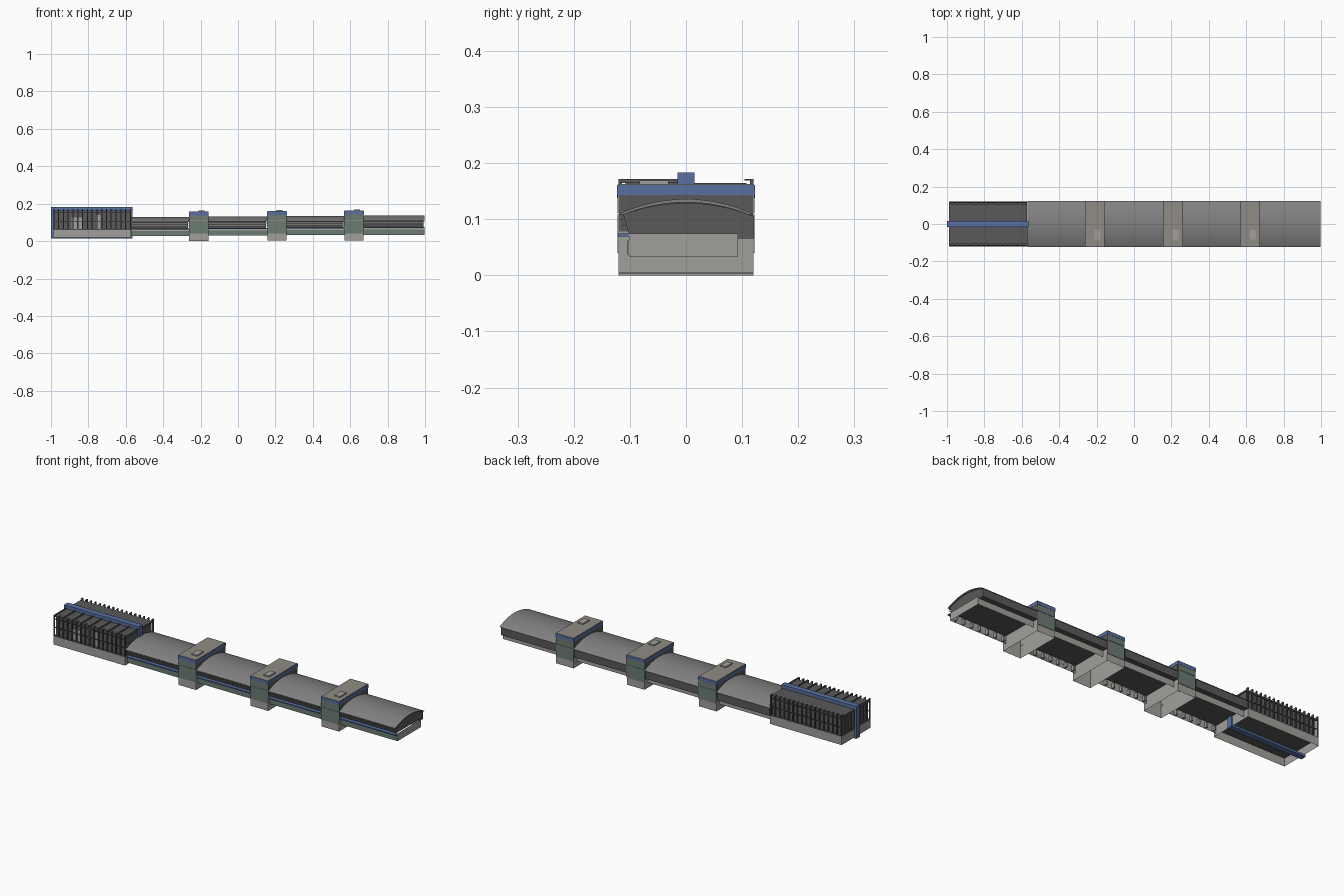
import bpy, bmesh, math

if "Cube" in bpy.data.objects:
    bpy.data.objects.remove(bpy.data.objects["Cube"])


def material(name, r, g, b):
    m = bpy.data.materials.new(name)
    m.diffuse_color = (r, g, b, 1)
    m.use_nodes = True
    m.node_tree.nodes["Principled BSDF"].inputs["Base Color"].default_value = m.diffuse_color
    return m


BLUE = material("blue_trim", 0.10, 0.16, 0.36)
DARK = material("dark_cladding", 0.10, 0.10, 0.10)
ROOF = material("roof_sheet", 0.22, 0.22, 0.22)
GREEN = material("green_glass", 0.15, 0.20, 0.17)
STONE = material("concrete", 0.36, 0.35, 0.33)
TAN = material("flat_roof", 0.28, 0.26, 0.23)


def finish(name, bm, mat):
    me = bpy.data.meshes.new(name)
    bm.normal_update()
    bm.to_mesh(me)
    bm.free()
    ob = bpy.data.objects.new(name, me)
    bpy.context.collection.objects.link(ob)
    me.materials.append(mat)
    return ob


def add_box(bm, x0, x1, y0, y1, z0, z1, hollow=False):
    """Add a box; hollow leaves out the top and bottom."""
    v = [bm.verts.new((x, y, z)) for z in (z0, z1)
         for x, y in ((x0, y0), (x1, y0), (x1, y1), (x0, y1))]
    for i in range(4):
        j = (i + 1) % 4
        bm.faces.new((v[i], v[j], v[j + 4], v[i + 4]))
    if not hollow:
        bm.faces.new(v[3::-1])
        bm.faces.new(v[4:])


def boxes(name, mat, items, hollow=False):
    bm = bmesh.new()
    for b in items:
        add_box(bm, *b, hollow=hollow)
    return finish(name, bm, mat)


def extrude_profile(name, mat, pts, x0, x1):
    """Closed (y, z) profile drawn out along x."""
    bm = bmesh.new()
    a = [bm.verts.new((x0, y, z)) for y, z in pts]
    b = [bm.verts.new((x1, y, z)) for y, z in pts]
    n = len(pts)
    for i in range(n):
        j = (i + 1) % n
        bm.faces.new((a[i], a[j], b[j], b[i]))
    bm.faces.new(a[::-1])
    bm.faces.new(b)
    bmesh.ops.recalc_face_normals(bm, faces=bm.faces)
    return finish(name, bm, mat)


def arc(half, edge, peak, n=16):
    """Shallow circular arc through the eaves and the ridge."""
    h = peak - edge
    r = (half * half + h * h) / (2 * h)
    t = math.asin(half / r)
    return [(r * math.sin(-t + 2 * t * i / n),
             peak - r + r * math.cos(-t + 2 * t * i / n)) for i in range(n + 1)]


# Vaulted hall, in four bays that step up slightly
bays = [(-0.57, -0.26), (-0.16, 0.157), (0.26, 0.57), (0.67, 0.998)]
for i, (x0, x1) in enumerate(bays):
    d = 0.0022 * (i - 3)
    k = str(i + 1)
    top = arc(0.122, 0.108 + d, 0.136 + d)
    under = arc(0.112, 0.108 + d, 0.130 + d)
    roof = extrude_profile("vault_roof_" + k, ROOF, top + under[::-1], x0, x1)
    bpy.context.view_layer.objects.active = roof
    roof.select_set(True)
    bpy.ops.object.shade_smooth_by_angle(angle=math.radians(30))
    roof.select_set(False)
    # dark upper walls with outward leaning glass at the front
    inner = arc(0.112, 0.108 + d, 0.129 + d)
    upper = [(-0.102, 0.075 + d)] + inner + [(0.12, 0.106 + d), (0.12, 0.066 + d),
                                            (0.093, 0.066 + d), (0.093, 0.075 + d)]
    extrude_profile("upper_hall_" + k, DARK, upper, x0, x1 - 0.006)
    # lower walls, open below
    boxes("lower_wall_" + k, STONE, [(x0, x1, -0.102, 0.093, 0.034 + d, 0.075 + d)], True)
    boxes("front_glazing_" + k, GREEN, [(x0, x1, -0.104, -0.102, 0.036 + d, 0.062 + d)])
    # blue ledge and thin handrails along the front
    boxes("front_ledge_" + k, BLUE, [(x0, x1, -0.121, -0.102, 0.069 + d, 0.075 + d)])
    boxes("front_rails_" + k, STONE, [(x0, x1, -0.113, -0.110, 0.088 + d, 0.090 + d),
                                      (x0, x1, -0.115, -0.112, 0.099 + d, 0.101 + d)])
    step = (x1 - x0) / 7
    boxes("front_piers_" + k, STONE,
          [(x0 + step * (j + .5) - .004, x0 + step * (j + .5) + .004,
            -0.1, -0.085, 0.036 + d, 0.062 + d) for j in range(7)])

# Cross towers
for i, x in enumerate((-0.21, 0.208, 0.62)):
    k, d = str(i + 1), 0.0025 * (i - 2)
    x0, x1 = x - 0.051, x + 0.051
    boxes("tower_shaft_" + k, STONE, [(x0, x1, -0.12, 0.12, 0.002 * i, 0.143 + d)], True)
    for s in (-1, 1):
        y0, y1 = sorted((s * 0.12, s * 0.122))
        boxes("tower_window_%s_%s" % (k, "back" if s > 0 else "front"), GREEN,
              [(x0, x1, y0, y1, 0.040, 0.108), (x0, x1, y0, y1, 0.111, 0.143 + d)])
    for xa in (x0 - 0.001, x1):
        boxes("tower_side_cladding_" + k, DARK, [(xa, xa + 0.001, -0.119, 0.119, 0.078, 0.143 + d)])
    boxes("tower_cap_" + k, BLUE, [(x0 - 0.002, x1 + 0.002, -0.123, 0.123, 0.143 + d, 0.161 + d)])
    boxes("tower_flat_roof_" + k, TAN, [(x0, x1, -0.121, 0.121, 0.161 + d, 0.1625 + d)])
    boxes("tower_skylight_" + k, STONE, [(x - 0.001, x + 0.031, -0.083, -0.031, 0.162 + d, 0.169 + d)])

# Entrance pavilion: plinth, glass body and roof
px0, px1 = -0.988, -0.572
boxes("pavilion_plinth", STONE, [(px0, px1, -0.12, 0.12, 0.018, 0.063)], True)
boxes("pavilion_floor", DARK, [(px0, px1, -0.119, 0.119, 0.060, 0.063)])
boxes("pavilion_glass", DARK, [(px0 + .004, px1 - .004, -0.105, 0.105, 0.063, 0.160)], True)
boxes("pavilion_roof", DARK, [(px0, px1, -0.108, 0.108, 0.158, 0.165)])
boxes("pavilion_front_panels", STONE, [(-0.89, -0.835, -0.107, -0.105, 0.066, 0.125),
                                       (-0.76, -0.735, -0.107, -0.105, 0.066, 0.14)])

# Blue frame around the pavilion
boxes("pavilion_frame", BLUE, [(-1.0, -0.564, -0.015, 0.015, 0.165, 0.183),
                               (-1.0, -0.988, -0.015, 0.015, 0.024, 0.165),
                               (-0.572, -0.564, -0.015, 0.015, 0.024, 0.165),
                               (-1.0, -0.564, -0.015, 0.015, 0.013, 0.024)])

# Columns on both long sides, with rails
count = 17
bars = []
for s in (-1, 1):
    for j in range(count):
        x = px0 + .003 + (px1 - px0 - .006) * j / (count - 1)
        y0, y1 = sorted((s * 0.114, s * 0.120))
        bars.append((x - .003, x + .003, y0, y1, 0.063, 0.172))
        y0, y1 = sorted((s * 0.104, s * 0.120))
        bars.append((x - .002, x + .002, y0, y1, 0.169, 0.172))
    for z in (0.105, 0.150):
        y0, y1 = sorted((s * 0.113, s * 0.117))
        bars.append((px0, px1, y0, y1, z, z + .003))
boxes("pavilion_columns", DARK, bars)

# Roof ribs on the front slope and end mullions
boxes("pavilion_roof_ribs", DARK,
      [(px0 + .052 * j, px0 + .052 * j + .003, -0.12, -0.015, 0.165, 0.172) for j in range(9)
       if px0 + .052 * j + .003 <= px1 + .004])
boxes("pavilion_end_mullions", DARK,
      [(px0, px0 + .005, s * y - .002, s * y + .002, 0.063, 0.160)
       for s in (-1, 1) for y in (0.04, 0.065, 0.09)])
